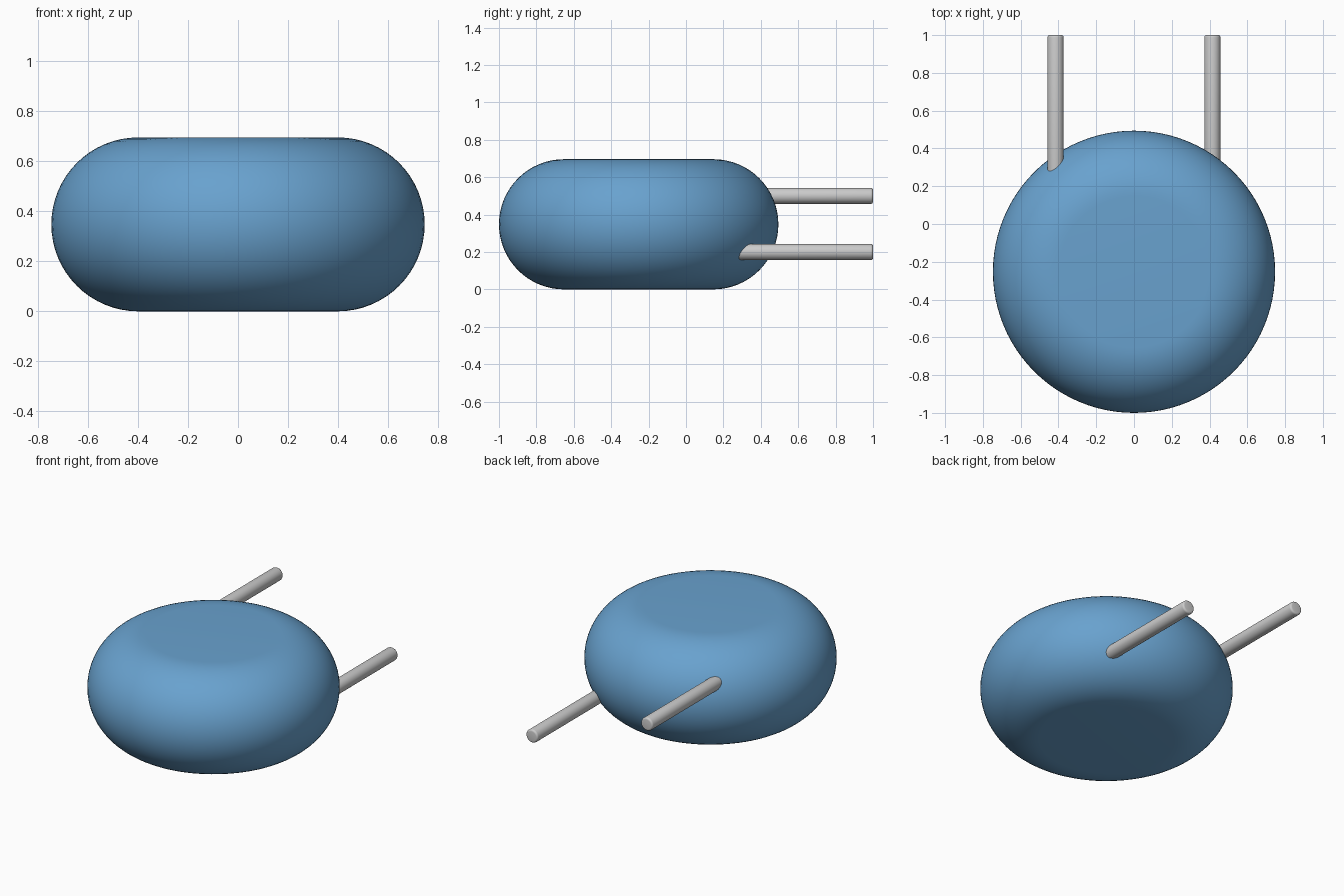
import bpy, bmesh, math
from mathutils import Vector

if "Cube" in bpy.data.objects:
    bpy.data.objects.remove(bpy.data.objects["Cube"])

BODY_Y, FLAT_R, EDGE_R = -0.253, 0.399, 0.348


def make_object(name, bm, color=None):
    bmesh.ops.recalc_face_normals(bm, faces=bm.faces)
    mesh = bpy.data.meshes.new(name)
    bm.to_mesh(mesh)
    bm.free()
    obj = bpy.data.objects.new(name, mesh)
    bpy.context.collection.objects.link(obj)
    if color:
        mat = bpy.data.materials.new(name + "_color")
        mat.diffuse_color = color
        mat.use_nodes = True
        mat.node_tree.nodes["Principled BSDF"].inputs["Base Color"].default_value = mat.diffuse_color
        mesh.materials.append(mat)
    return obj


def shade(obj, degrees=30):
    bpy.ops.object.select_all(action='DESELECT')
    obj.select_set(True)
    bpy.context.view_layer.objects.active = obj
    bpy.ops.object.shade_smooth_by_angle(angle=math.radians(degrees))


def lathe(name, profile, steps, color=None):
    """Revolve (radius, height) points around the z axis."""
    bm = bmesh.new()
    verts = [bm.verts.new((r, 0, z)) for r, z in profile]
    edges = [bm.edges.new(pair) for pair in zip(verts, verts[1:])]
    bmesh.ops.spin(bm, geom=verts + edges, cent=(0, 0, 0), axis=(0, 0, 1),
                   angle=math.tau, steps=steps)
    bmesh.ops.remove_doubles(bm, verts=bm.verts, dist=1e-5)
    return make_object(name, bm, color)


# Round body: flat discs above and below, joined by a half-round rim
arc = [math.pi * (i / 32 - 0.5) for i in range(33)]
profile = [(0, 0)]
profile += [(FLAT_R + EDGE_R * math.cos(a), EDGE_R + EDGE_R * math.sin(a)) for a in arc]
profile += [(0, 2 * EDGE_R)]
body = lathe("round_body", profile, 96, (0.14, 0.36, 0.62, 1))
body.location.y = BODY_Y
shade(body)

# Two straight pins running out of the back, with softened ends
R, LENGTH, SOFT = 0.043, 0.85, 0.012
corner = [math.pi / 2 * i / 4 for i in range(5)]
for name, x, z in (("upper_pin", -0.415, 0.50), ("lower_pin", 0.415, 0.20)):
    tip = [(R - SOFT + SOFT * math.cos(a), LENGTH - SOFT + SOFT * math.sin(a)) for a in corner]
    root = [(r, LENGTH - h) for r, h in reversed(tip)]
    pin = lathe(name, [(0, 0)] + root + tip + [(0, LENGTH)], 32)
    pin.rotation_euler.x = -math.pi / 2
    pin.location = Vector((x, 1.0 - LENGTH, z))
    shade(pin)
